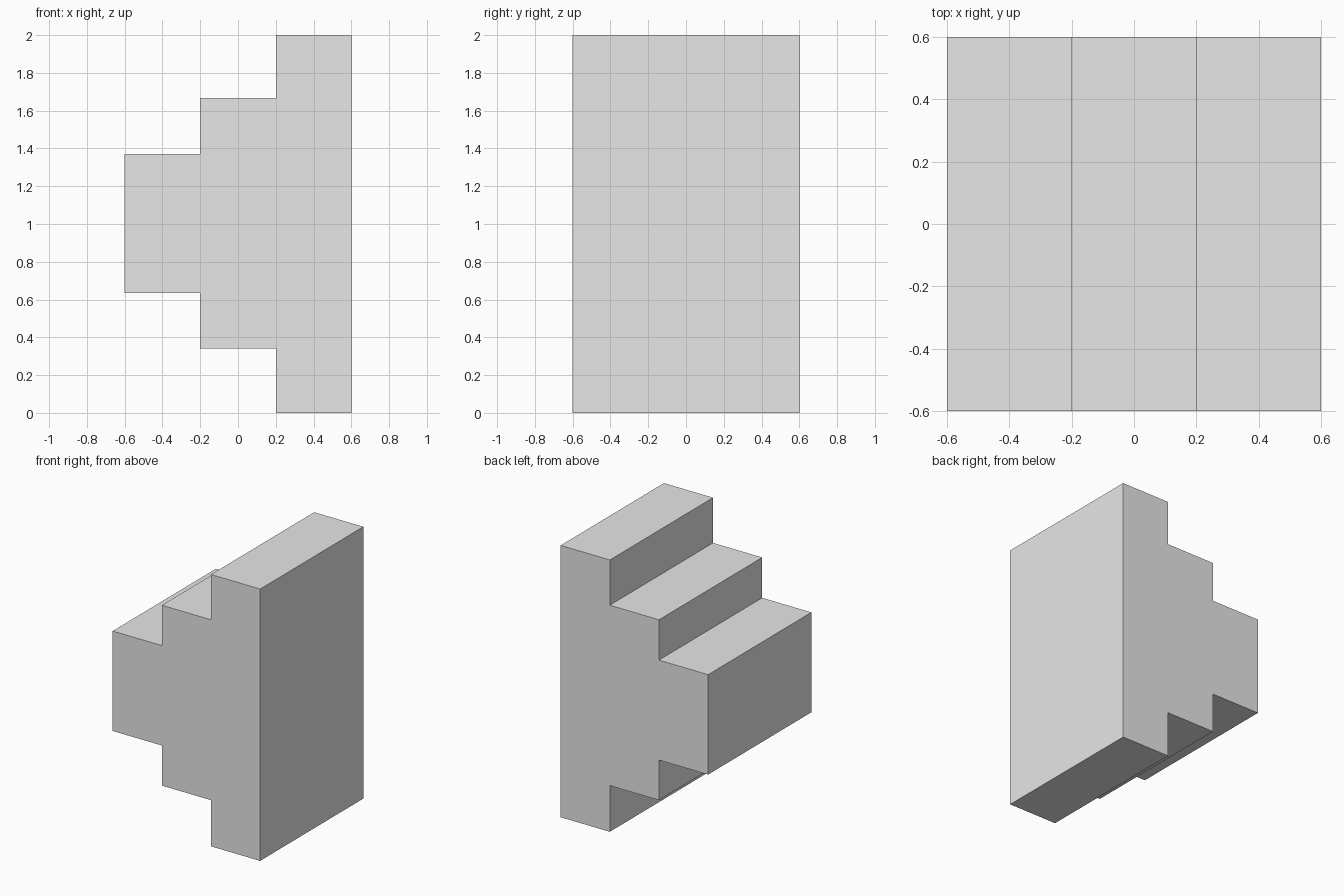
import bpy
import bmesh

cube = bpy.data.objects.get("Cube")
if cube:
    bpy.data.objects.remove(cube, do_unlink=True)

# Plain light grey
grey = bpy.data.materials.new("light_grey")
grey.use_nodes = True
colour = (0.8, 0.8, 0.8, 1)
grey.diffuse_color = colour
grey.node_tree.nodes["Principled BSDF"].inputs["Base Color"].default_value = colour

# Steps from the narrow side to the tall side: x start, x end, bottom, top
STEPS = [(-0.6, -0.2, 0.635, 1.37), (-0.2, 0.2, 0.34, 1.667), (0.2, 0.6, 0, 2)]
HALF_DEPTH = 0.6

# Stepped outline: along the underside, then back along the top
outline = []
for x0, x1, low, high in STEPS:
    outline += [(x0, low), (x1, low)]
for x0, x1, low, high in reversed(STEPS):
    outline += [(x1, high), (x0, high)]

# Extrude the outline from front to back
bm = bmesh.new()
front = bm.faces.new([bm.verts.new((x, -HALF_DEPTH, z)) for x, z in outline])
extruded = bmesh.ops.extrude_face_region(bm, geom=[front], use_keep_orig=True)
back_verts = [v for v in extruded["geom"] if isinstance(v, bmesh.types.BMVert)]
bmesh.ops.translate(bm, verts=back_verts, vec=(0, 2 * HALF_DEPTH, 0))
bmesh.ops.recalc_face_normals(bm, faces=bm.faces)

mesh = bpy.data.meshes.new("stepped_block")
bm.to_mesh(mesh)
bm.free()
mesh.materials.append(grey)
block = bpy.data.objects.new("stepped_block", mesh)
bpy.context.collection.objects.link(block)
